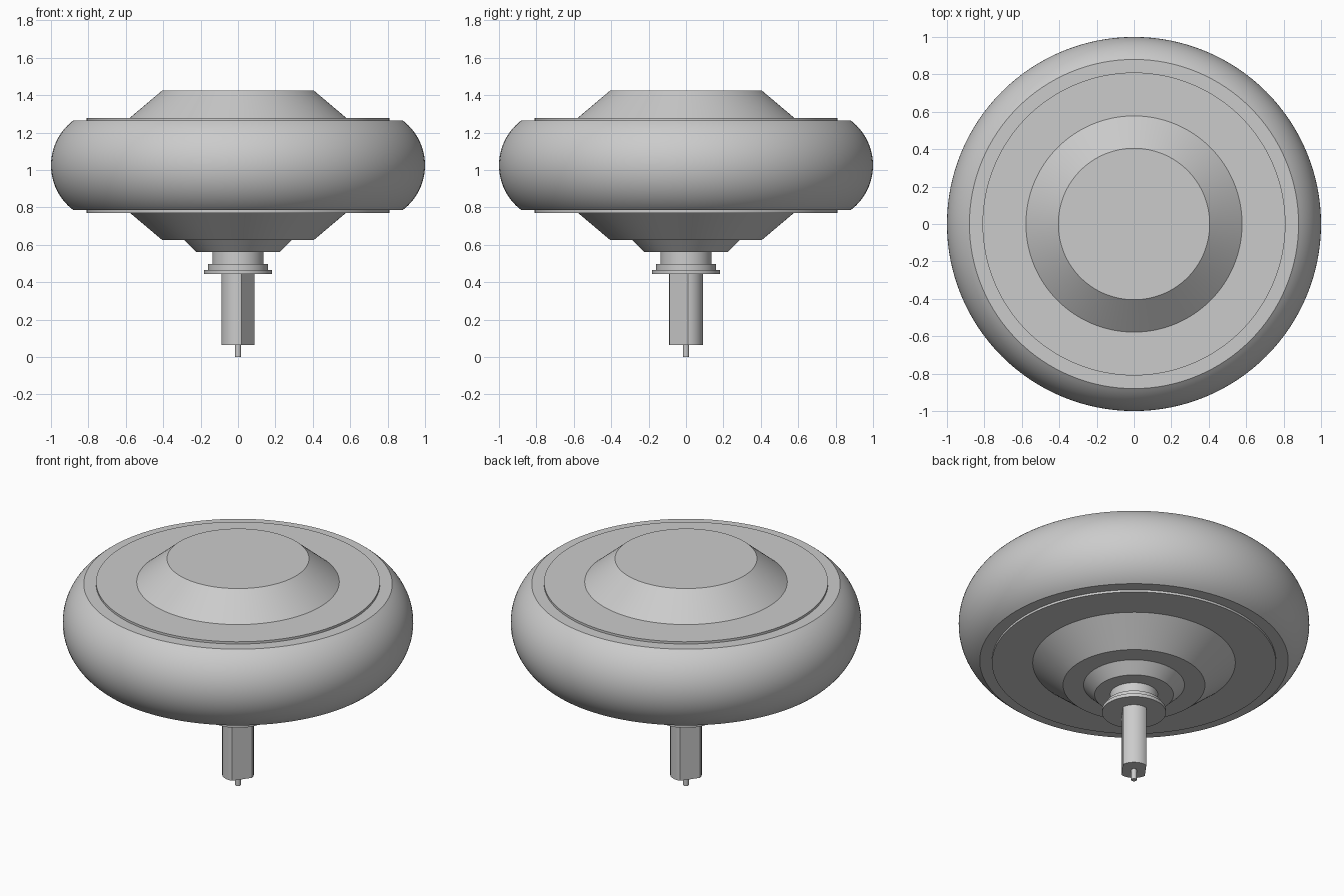
import bpy, bmesh
from math import pi, sin, cos, radians, asin

cube = bpy.data.objects.get("Cube")
if cube:
    bpy.data.objects.remove(cube, do_unlink=True)

grey = bpy.data.materials.new("light grey")
grey.use_nodes = True
COLOUR = (0.6, 0.6, 0.6, 1)
grey.diffuse_color = COLOUR
grey.node_tree.nodes["Principled BSDF"].inputs["Base Color"].default_value = COLOUR

MID = 1.025  # height of the wheel's centre plane


def finish(name, bm):
    bmesh.ops.recalc_face_normals(bm, faces=bm.faces)
    mesh = bpy.data.meshes.new(name)
    bm.to_mesh(mesh)
    bm.free()
    mesh.materials.append(grey)
    obj = bpy.data.objects.new(name, mesh)
    bpy.context.collection.objects.link(obj)
    bpy.ops.object.select_all(action='DESELECT')
    obj.select_set(True)
    bpy.context.view_layer.objects.active = obj
    bpy.ops.object.shade_smooth_by_angle(angle=radians(25))
    return obj


def lathe(name, profile, ring=False, steps=128):
    """Revolve (radius, z) points about z; open profiles get flat end caps."""
    bm = bmesh.new()
    loops = [[bm.verts.new((r * cos(2 * pi * i / steps), r * sin(2 * pi * i / steps), z))
              for i in range(steps)] for r, z in profile]
    pairs = list(zip(loops, loops[1:]))
    if ring:
        pairs.append((loops[-1], loops[0]))
    else:
        bm.faces.new(loops[0])
        bm.faces.new(loops[-1])
    for a, b in pairs:
        for i in range(steps):
            j = (i + 1) % steps
            bm.faces.new((a[i], a[j], b[j], b[i]))
    return finish(name, bm)


# Tyre: rounded outer wall with flat shoulders
R, HALF = 0.3, 0.24
limit = asin(HALF / R)
wall = [(1 - R + R * cos(t), MID + R * sin(t))
        for t in (limit * (k / 14 - 1) for k in range(29))]
lathe("tyre", wall + [(0.79, MID + HALF), (0.79, MID - HALF)], ring=True)

# Hub: side discs and sloped bosses, mirrored about the centre plane
half_hub = [(0.405, 0.4), (0.578, 0.254), (0.81, 0.254)]
lathe("hub", [(r, MID + h) for r, h in half_hub]
      + [(r, MID - h) for r, h in reversed(half_hub)])

# Stepped collar below the hub
lathe("collar_cone", [(0.29, 0.627), (0.225, 0.562)])
lathe("axle_neck", [(0.137, 0.562), (0.137, 0.495)], steps=64)
lathe("inner_washer", [(0.16, 0.497), (0.16, 0.465)], steps=64)
lathe("outer_washer", [(0.183, 0.465), (0.183, 0.444)], steps=64)

# Axle shaft with two opposite flats
bm = bmesh.new()
FLAT_DIR, FLAT_HALF = -36, 42
arc = 180 - 2 * FLAT_HALF
angles = [radians(FLAT_DIR + side + FLAT_HALF + arc * k / 20)
          for side in (0, 180) for k in range(21)]
base = bm.faces.new([bm.verts.new((0.09 * cos(a), 0.09 * sin(a), 0.065)) for a in angles])
top = bmesh.ops.extrude_face_region(bm, geom=[base], use_keep_orig=True)
bmesh.ops.translate(bm, vec=(0, 0, 0.38),
                    verts=[v for v in top["geom"] if isinstance(v, bmesh.types.BMVert)])
finish("axle_shaft", bm)

# Cable pin at the tip
lathe("cable_pin", [(0.016, 0.066), (0.016, 0)], steps=32)
